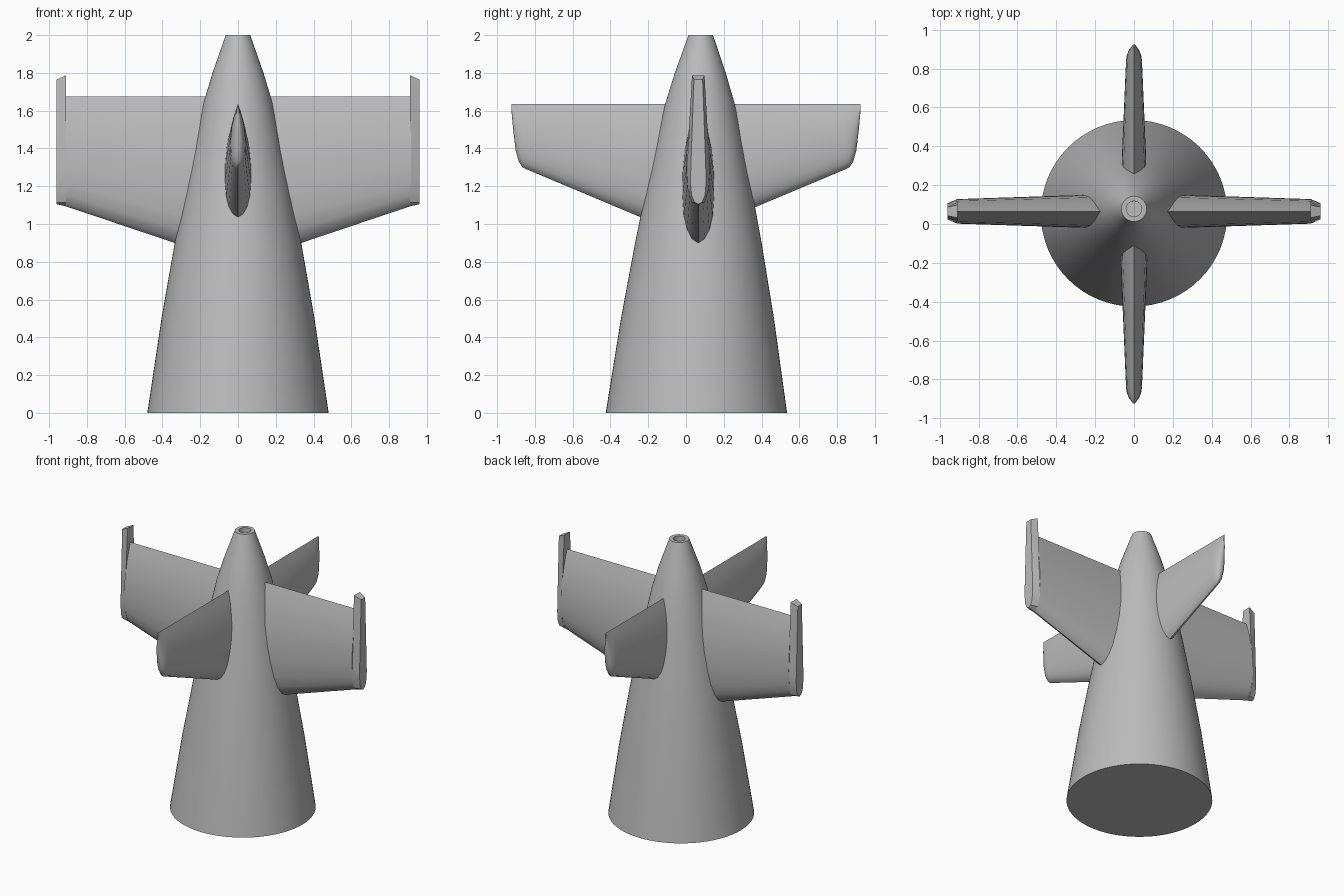
import bpy, bmesh, math

cube = bpy.data.objects.get("Cube")
if cube:
    bpy.data.objects.remove(cube, do_unlink=True)

grey = bpy.data.materials.new("plain_grey")
grey.use_nodes = True
colour = (0.5, 0.5, 0.5, 1)
grey.diffuse_color = colour
grey.node_tree.nodes["Principled BSDF"].inputs["Base Color"].default_value = colour

WING_Y = 0.065
# Half thickness along the chord, from rounded leading edge to sharp trailing edge
AIRFOIL = [(0.03, 0.4), (0.1, 0.72), (0.2, 0.92), (0.35, 1), (0.5, 0.97),
           (0.65, 0.84), (0.8, 0.56), (0.9, 0.31)]


def loft(name, rings, angle=35):
    """Skin a list of equal-length closed rings and cap both ends."""
    bm = bmesh.new()
    loops = [[bm.verts.new(p) for p in ring] for ring in rings]
    n = len(loops[0])
    for a, b in zip(loops, loops[1:]):
        for i in range(n):
            j = (i + 1) % n
            bm.faces.new((a[i], a[j], b[j], b[i]))
    bm.faces.new(loops[0])
    bm.faces.new(loops[-1])
    bmesh.ops.recalc_face_normals(bm, faces=bm.faces)
    mesh = bpy.data.meshes.new(name)
    bm.to_mesh(mesh)
    bm.free()
    obj = bpy.data.objects.new(name, mesh)
    bpy.context.collection.objects.link(obj)
    mesh.materials.append(grey)
    bpy.ops.object.select_all(action="DESELECT")
    obj.select_set(True)
    bpy.context.view_layer.objects.active = obj
    bpy.ops.object.shade_smooth_by_angle(angle=math.radians(angle))
    return obj


def circle(z, r, y, n=64):
    return [(r * math.cos(2 * math.pi * i / n), y + r * math.sin(2 * math.pi * i / n), z)
            for i in range(n)]


def airfoil(lead, trail, half):
    """Closed section as (thickness offset, height) pairs."""
    side = [(t * half, lead + u * (trail - lead)) for u, t in AIRFOIL]
    return [(0, lead)] + side + [(0, trail)] + [(-t, z) for t, z in reversed(side)]


def mirrored_outline(points):
    """Close a half outline that starts on the centre line."""
    return points + [(-t, z) for t, z in reversed(points[1:])]


def across(section, span):
    return [(span, WING_Y + t, z) for t, z in section]


def fore_aft(section, span):
    return [(t, span, z) for t, z in section]


# Tapered body, leaning slightly, with a shallow hole in the nose
profile = [(0, 0.48), (0.5, 0.405), (0.9, 0.335), (1.2, 0.277), (1.4, 0.235),
           (1.64, 0.183), (1.8, 0.135), (2, 0.065), (2, 0.04), (1.96, 0.04)]
loft("body", [circle(z, r, 0.055 + 0.0115 * z) for z, r in profile])

# Side wings and their bevelled tip plates
inner = mirrored_outline([(0, 1.093), (0.035, 1.115), (0.057, 1.19), (0.063, 1.3),
                          (0.047, 1.54), (0.033, 1.787)])
outer = mirrored_outline([(0, 1.105), (0.02, 1.115), (0.035, 1.15), (0.042, 1.22),
                          (0.036, 1.4), (0.023, 1.765)])
for side, s in (("left", 1), ("right", -1)):
    loft(side + "_wing", [across(airfoil(0.787, 1.675, 0.093), 0),
                          across(airfoil(1.095, 1.675, 0.063), s * 0.915)])
    loft(side + "_tip_plate", [across(inner, s * 0.91), across(outer, s * 0.96)], 25)

# Front and back fins with rounded tips: span, leading edge height, half thickness
fin = [(0, 0.935, 0.077), (0.84, 1.288, 0.041), (0.865, 1.3, 0.038), (0.885, 1.33, 0.031),
       (0.902, 1.39, 0.022), (0.915, 1.5, 0.012), (0.924, 1.6, 0.004)]
for side, s in (("back", 1), ("front", -1)):
    loft(side + "_fin", [fore_aft(airfoil(lead, 1.635, half), s * span)
                         for span, lead, half in fin])
